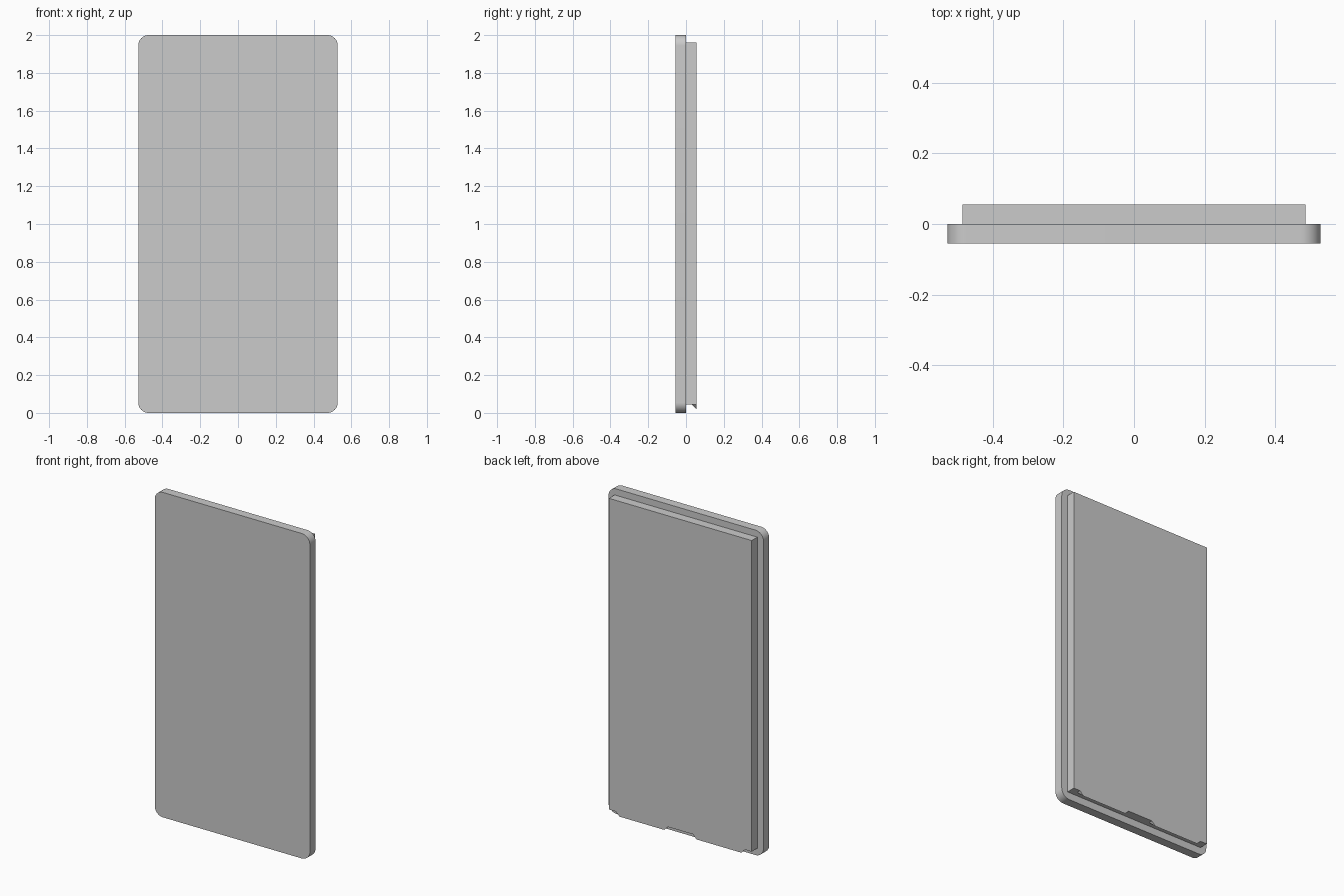
import bpy, bmesh, math

if "Cube" in bpy.data.objects:
    bpy.data.objects.remove(bpy.data.objects["Cube"])

T = 0.055            # thickness of each layer


def finish(name, bm):
    bmesh.ops.remove_doubles(bm, verts=bm.verts, dist=1e-5)
    bmesh.ops.recalc_face_normals(bm, faces=bm.faces)
    mesh = bpy.data.meshes.new(name)
    bm.to_mesh(mesh)
    bm.free()
    ob = bpy.data.objects.new(name, mesh)
    bpy.context.collection.objects.link(ob)
    return ob


# Front panel: rounded rectangle extruded backwards to y = 0
HW, H, R, SEG = 0.528, 2.0, 0.055, 12
bm = bmesh.new()
outline = []
for cx, cz, start in ((HW - R, H - R, 0), (R - HW, H - R, 90),
                      (R - HW, R, 180), (HW - R, R, 270)):
    for i in range(SEG + 1):
        a = math.radians(start + 90 * i / SEG)
        outline.append(bm.verts.new((cx + R * math.cos(a), -T, cz + R * math.sin(a))))
face = bm.faces.new(outline)
ext = bmesh.ops.extrude_face_region(bm, geom=[face])
bmesh.ops.translate(bm, vec=(0, T, 0),
                    verts=[g for g in ext["geom"] if isinstance(g, bmesh.types.BMVert)])
panel = finish("front_panel", bm)
bpy.context.view_layer.objects.active = panel
panel.select_set(True)
bpy.ops.object.shade_smooth_by_angle(angle=math.radians(30))

# Back panel: a slab whose lower rear edge drops into two wedge-shaped lips
BW, Z0, Z1, LIP_Y, LIP_Z = 0.486, 0.045, 1.96, 0.03, 0.02
TOP_IN, TOP_OUT, LOW_IN, LOW_OUT = 0.085, 0.44, 0.11, 0.415
bm = bmesh.new()


def add_face(*points):
    bm.faces.new([bm.verts.new(p) for p in points])


# (x, y, z) along the lower rear edge, and along the flat underside
rear = [(-BW, T, Z0)]
under = [(-BW, T, Z0)]
for a, b, c, d in ((-TOP_OUT, -LOW_OUT, -LOW_IN, -TOP_IN),
                   (TOP_IN, LOW_IN, LOW_OUT, TOP_OUT)):
    p, q, r, s = (a, T, Z0), (b, T, LIP_Z), (c, T, LIP_Z), (d, T, Z0)
    pi, si = (a, LIP_Y, Z0), (d, LIP_Y, Z0)
    rear += [p, q, r, s]
    under += [p, pi, si, s]
    add_face(pi, si, r, q)      # sloping underside of the lip
    add_face(p, pi, q)          # slanted ends
    add_face(s, r, si)
rear.append((BW, T, Z0))
under.append((BW, T, Z0))

add_face(*rear, (BW, T, Z1), (-BW, T, Z1))
add_face(*under, (BW, 0, Z0), (-BW, 0, Z0))
add_face((-BW, 0, Z1), (BW, 0, Z1), (BW, T, Z1), (-BW, T, Z1))
add_face((-BW, 0, Z0), (BW, 0, Z0), (BW, 0, Z1), (-BW, 0, Z1))
for x in (-BW, BW):
    add_face((x, 0, Z0), (x, T, Z0), (x, T, Z1), (x, 0, Z1))
finish("back_panel", bm)
